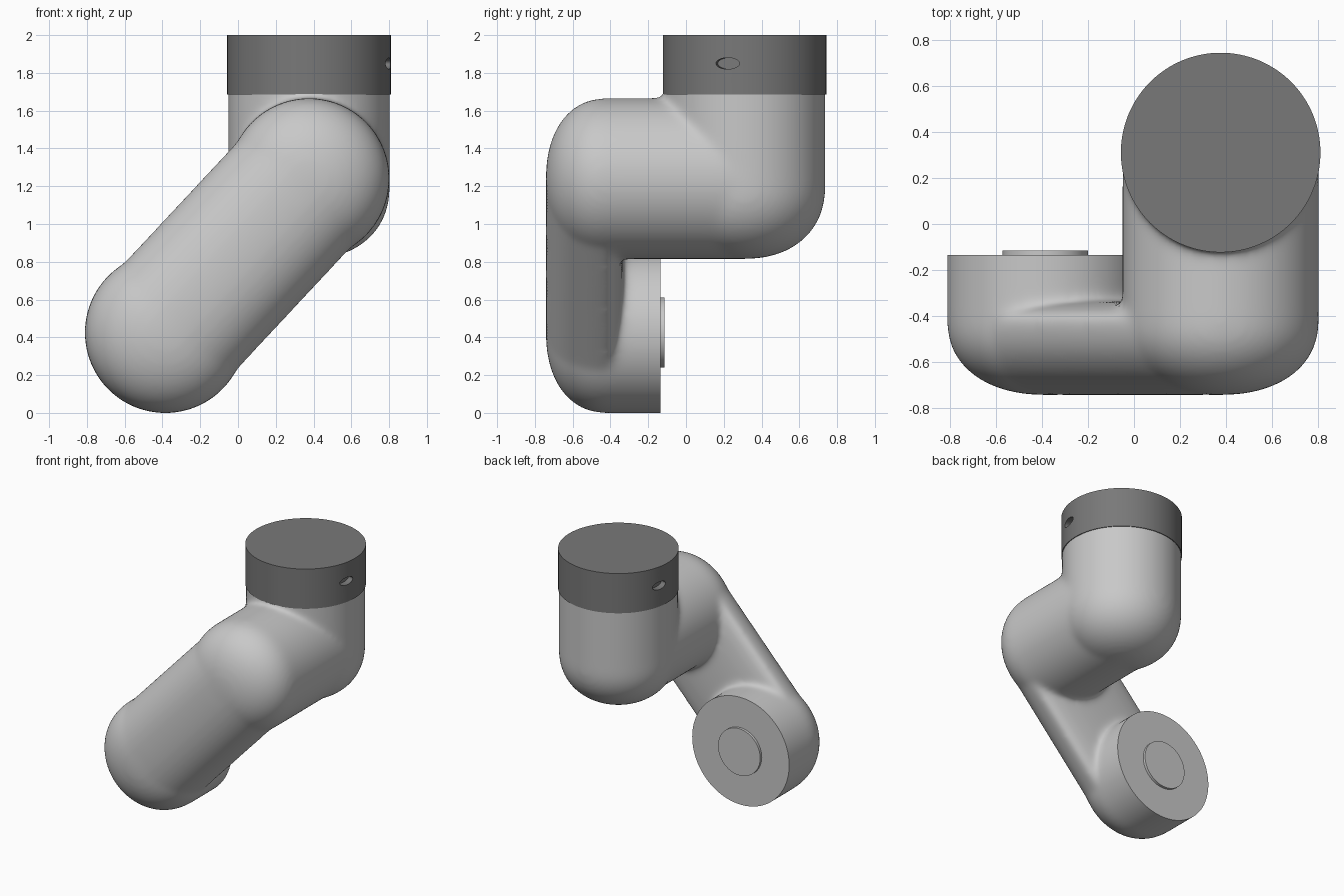
import bpy, bmesh, math
from mathutils import Vector, Matrix

if "Cube" in bpy.data.objects:
    bpy.data.objects.remove(bpy.data.objects["Cube"])

AX, AY, AZ = 0.376, 0.31, 1.24      # upper joint centre
BX, BZ = -0.385, 0.425              # lower joint centre
R = 0.426


def material(name, v):
    m = bpy.data.materials.new(name)
    m.diffuse_color = (v, v, v, 1)
    m.use_nodes = True
    m.node_tree.nodes["Principled BSDF"].inputs["Base Color"].default_value = m.diffuse_color
    return m


light = material("light grey", 0.58)
dark = material("dark grey", 0.19)


def dome(tip, base, r, n=2.2, steps=16):
    """Rounded end profile from the tip to the full radius."""
    out = []
    for i in range(steps + 1):
        a = math.pi / 2 * i / steps
        out.append((base + (tip - base) * math.cos(a) ** (2 / n),
                    r * math.sin(a) ** (2 / n)))
    return out


def revolve(bm, prof, centre, axis, seg=96):
    """Revolve (position, radius) pairs about a z or y axis, closed at both ends."""
    rings = []
    for t, r in prof:
        ring = []
        for i in range(seg):
            a = 2 * math.pi * i / seg
            u, v = r * math.cos(a), r * math.sin(a)
            co = (u, v, t) if axis == 'z' else (u, t, v)
            ring.append(bm.verts.new(Vector(co) + Vector(centre)))
        rings.append(ring)
    for p, q in zip(rings, rings[1:]):
        for i in range(seg):
            j = (i + 1) % seg
            bm.faces.new((p[i], p[j], q[j], q[i]))
    for ring in (rings[0], rings[-1]):
        bm.faces.new(ring)
    bmesh.ops.remove_doubles(bm, verts=bm.verts[:], dist=1e-5)
    bmesh.ops.recalc_face_normals(bm, faces=bm.faces[:])


def make(name, bm, mat):
    me = bpy.data.meshes.new(name)
    bm.to_mesh(me)
    bm.free()
    ob = bpy.data.objects.new(name, me)
    bpy.context.collection.objects.link(ob)
    me.materials.append(mat)
    return ob


def activate(ob):
    bpy.ops.object.select_all(action='DESELECT')
    ob.select_set(True)
    bpy.context.view_layer.objects.active = ob


def smooth(ob, deg=35):
    activate(ob)
    bpy.ops.object.shade_smooth_by_angle(angle=math.radians(deg))


# Arm casing: two elbows and the slanted link, overlapped then blended
bm = bmesh.new()
revolve(bm, dome(0.815, 1.2, R + 0.002) + [(1.85, R + 0.002)], (AX, AY, 0), 'z')
revolve(bm, dome(-0.742, -0.42, R) + [(AY, R)], (AX, 0, AZ), 'y')
revolve(bm, dome(-0.742, -0.42, R) + [(0.0, R)], (BX, 0, BZ), 'y')
link = bmesh.new()
lens = dome(-0.742, -0.42, 0.412) + dome(-0.335, -0.42, 0.412)[::-1][1:]
for x, z in ((AX, AZ), (BX, BZ)):
    revolve(link, lens, (x, 0, z), 'y')
hull = bmesh.ops.convex_hull(link, input=link.verts[:])
inner = [g for g in hull["geom_interior"] if isinstance(g, bmesh.types.BMVert)]
bmesh.ops.delete(link, geom=inner, context='VERTS')
tmp = bpy.data.meshes.new("tmp")
link.to_mesh(tmp)
link.free()
bm.from_mesh(tmp)
bpy.data.meshes.remove(tmp)
casing = make("arm_casing", bm, light)
mod = casing.modifiers.new("blend", 'REMESH')
mod.mode = 'VOXEL'
mod.voxel_size = 0.015
mod = casing.modifiers.new("soften", 'SMOOTH')
mod.factor = 0.5
mod.iterations = 30
activate(casing)
for n in ("blend", "soften"):
    bpy.ops.object.modifier_apply(modifier=n)

# Trim the two open ends flat
bm = bmesh.new()
bm.from_mesh(casing.data)


def trim(faces, co, no):
    geom = set(faces)
    for f in faces:
        geom.update(f.verts)
        geom.update(f.edges)
    bmesh.ops.bisect_plane(bm, geom=list(geom), dist=1e-5, plane_co=co,
                           plane_no=no, clear_outer=True)
    bmesh.ops.holes_fill(bm, edges=[e for e in bm.edges if e.is_boundary], sides=0)


trim(bm.faces[:], (0, 0, 1.688), (0, 0, 1))
axis = Vector((AX - BX, 0, AZ - BZ)).normalized()
base = Vector((BX, 0, BZ))
trim([f for f in bm.faces if (f.calc_center_median() - base).dot(axis) < 0.55
      and f.calc_center_median().y > -0.25], (0, -0.135, 0), (0, 1, 0))
bmesh.ops.recalc_face_normals(bm, faces=bm.faces[:])
bm.to_mesh(casing.data)
bm.free()
casing.data.materials.clear()
casing.data.materials.append(light)
smooth(casing)

# Raised boss on the lower joint face
bm = bmesh.new()
revolve(bm, [(-0.2, 0.185), (-0.115, 0.185)], (BX, 0, BZ), 'y', 64)
smooth(make("joint_boss", bm, light))

# Dark top collar with a slotted hole on two opposite sides
bm = bmesh.new()
revolve(bm, [(1.685, 0.433), (2.0, 0.433)], (AX, AY, 0), 'z', 128)
collar = make("top_collar", bm, dark)
for deg in (-12, 168):
    a = math.radians(deg)
    bm = bmesh.new()
    bmesh.ops.create_cone(bm, cap_ends=True, segments=32, radius1=1, radius2=1, depth=0.1)
    place = (Matrix.Translation((AX + 0.433 * math.cos(a), AY + 0.433 * math.sin(a), 1.85))
             @ Matrix.Rotation(a, 4, 'Z') @ Matrix.Rotation(math.pi / 2, 4, 'Y')
             @ Matrix.Diagonal((0.03, 0.064, 1, 1)))
    bm.transform(place)
    cutter = make("slot_cutter", bm, dark)
    cutter.hide_render = True
    mod = collar.modifiers.new("slot", 'BOOLEAN')
    mod.operation = 'DIFFERENCE'
    mod.solver = 'EXACT'
    mod.object = cutter
    activate(collar)
    bpy.ops.object.modifier_apply(modifier="slot")
    bpy.data.objects.remove(cutter)
smooth(collar)
